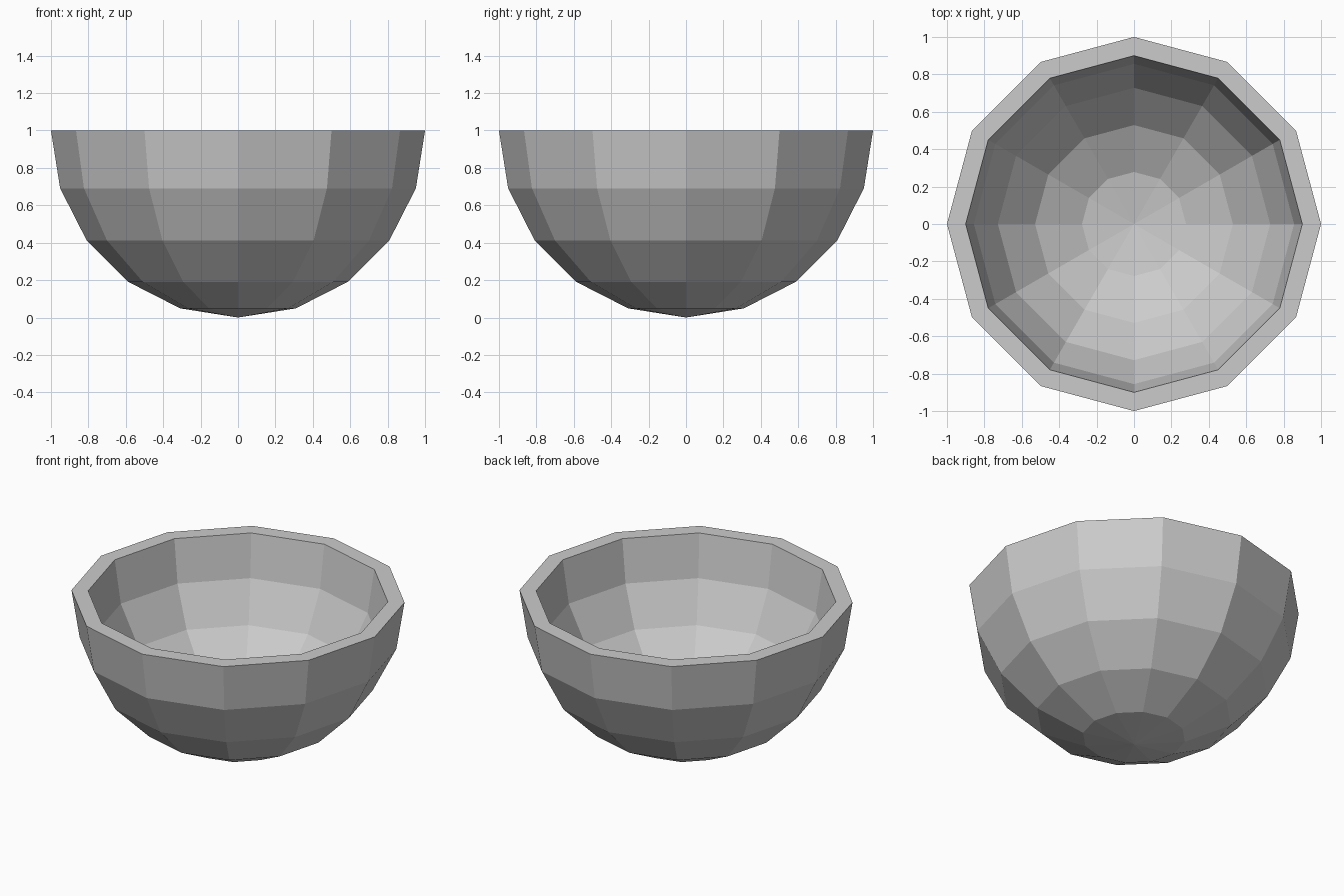
import bpy, bmesh
from math import sin, cos, pi, tau

if "Cube" in bpy.data.objects:
    bpy.data.objects.remove(bpy.data.objects["Cube"])

SIDES, RINGS = 12, 5
OUTER, INNER = 1.0, 0.9


def arc(radius):
    """Quarter-circle profile from the bottom pole up to the rim."""
    return [(radius * sin(i * pi / 2 / RINGS), 0, 1 - radius * cos(i * pi / 2 / RINGS))
            for i in range(RINGS + 1)]


# Bowl: outer wall up, across the flat rim, inner wall down, spun round z
bm = bmesh.new()
verts = [bm.verts.new(p) for p in arc(OUTER) + arc(INNER)[::-1]]
edges = [bm.edges.new(pair) for pair in zip(verts, verts[1:])]
bmesh.ops.spin(bm, geom=verts + edges, cent=(0, 0, 0), axis=(0, 0, 1),
               angle=tau, steps=SIDES, use_merge=False)
bmesh.ops.remove_doubles(bm, verts=bm.verts[:], dist=0.001)
bmesh.ops.recalc_face_normals(bm, faces=bm.faces[:])

mesh = bpy.data.meshes.new("bowl")
bm.to_mesh(mesh)
bm.free()
bowl = bpy.data.objects.new("bowl", mesh)
bpy.context.collection.objects.link(bowl)
